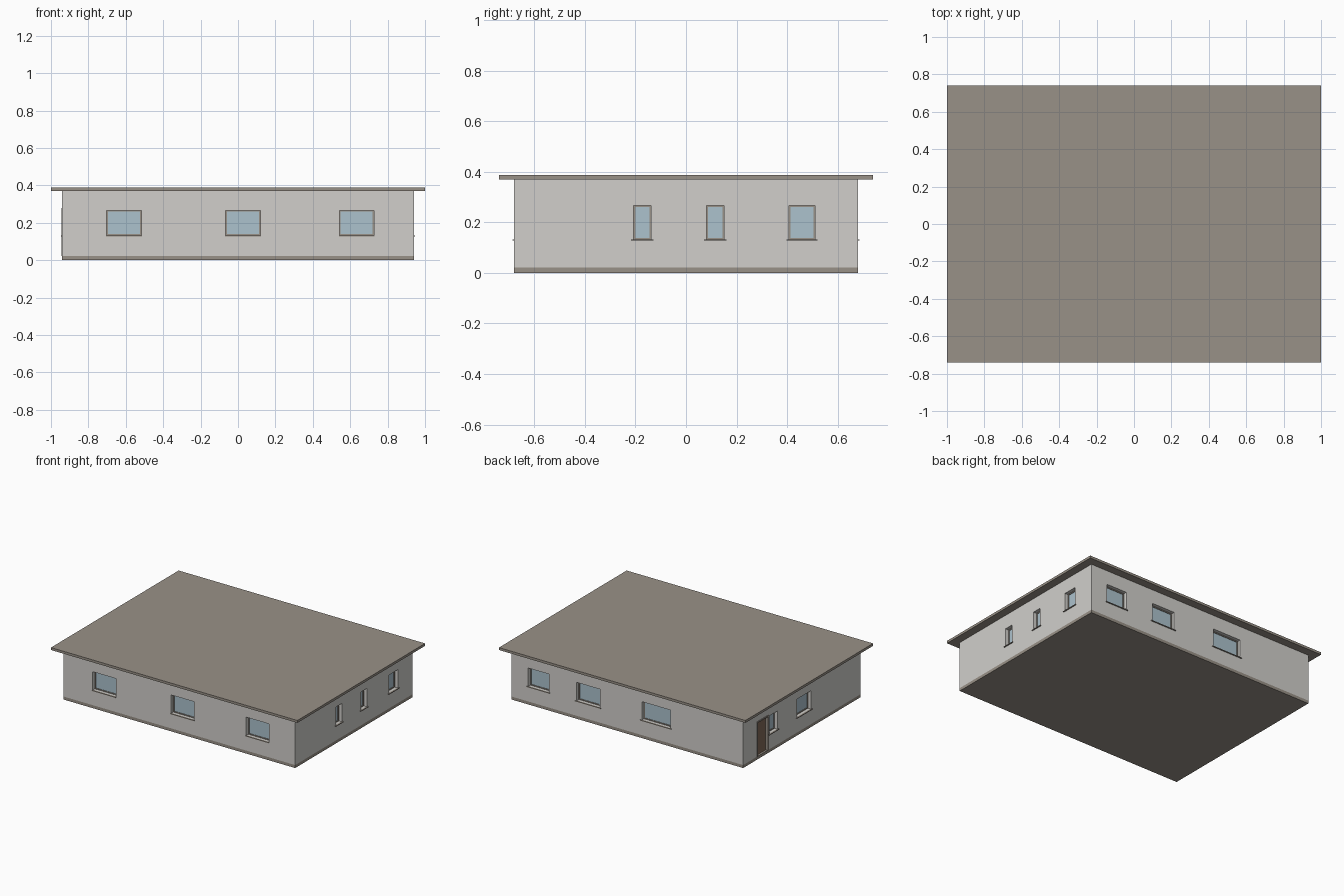
import bpy, bmesh

if "Cube" in bpy.data.objects:
    bpy.data.objects.remove(bpy.data.objects["Cube"])

HX, HY = 0.94, 0.68            # outer wall half sizes
BASE, EAVE, TOP = 0.022, 0.37, 0.388
Z0, Z1 = 0.132, 0.267          # window sill and head heights
WALL = 0.05


def material(name, r, g, b):
    lin = [((c / 255 + 0.055) / 1.055) ** 2.4 for c in (r, g, b)]
    m = bpy.data.materials.new(name)
    m.diffuse_color = (*lin, 1)
    m.use_nodes = True
    m.node_tree.nodes["Principled BSDF"].inputs["Base Color"].default_value = m.diffuse_color
    return m


plaster = material("plaster", 209, 207, 203)
taupe = material("taupe", 153, 145, 135)
glass_blue = material("glass_blue", 172, 194, 205)
door_brown = material("door_brown", 130, 106, 88)


def boxes(name, mat, extents):
    """One object made of boxes given as (x0, x1, y0, y1, z0, z1)."""
    bm = bmesh.new()
    for x0, x1, y0, y1, z0, z1 in extents:
        vs = bmesh.ops.create_cube(bm, size=1)["verts"]
        for v in vs:
            v.co.x = x1 if v.co.x > 0 else x0
            v.co.y = y1 if v.co.y > 0 else y0
            v.co.z = z1 if v.co.z > 0 else z0
    me = bpy.data.meshes.new(name)
    bm.to_mesh(me)
    bm.free()
    me.materials.append(mat)
    ob = bpy.data.objects.new(name, me)
    bpy.context.collection.objects.link(ob)
    return ob


def on_wall(side, u0, u1, d0, d1, z0, z1):
    """Box on a wall: u runs along the wall, d points outward from its face."""
    if side == "front":
        return (u0, u1, -HY - d1, -HY - d0, z0, z1)
    if side == "back":
        return (u0, u1, HY + d0, HY + d1, z0, z1)
    if side == "right":
        return (HX + d0, HX + d1, u0, u1, z0, z1)
    return (-HX - d1, -HX - d0, u0, u1, z0, z1)


windows = {
    "front": [(-0.703, -0.516), (-0.067, 0.12), (0.542, 0.727)],
    "right": [(-0.207, -0.138), (0.081, 0.151), (0.407, 0.511)],
    "back": [(0.637, 0.805), (0.222, 0.412), (-0.35, -0.117)],
    "left": [(0.28, 0.376), (-0.107, 0.055)],
}
DOOR = (0.388, 0.522, BASE, 0.278)

# Floor slab and flat roof
boxes("floor_slab", taupe, [(-HX, HX, -HY, HY, 0, BASE)])
boxes("roof", taupe, [(-1, 1, -0.74, 0.74, EAVE, TOP)])

# Wall shell with cut openings
walls = boxes("walls", plaster, [(-HX, HX, -HY, HY, BASE, EAVE)])
room = boxes("room_cutter", plaster,
             [(-HX + WALL, HX - WALL, -HY + WALL, HY - WALL, -0.1, 0.6)])
holes = [on_wall(s, a, b, -0.08, 0.05, Z0, Z1) for s in windows for a, b in windows[s]]
holes.append(on_wall("left", DOOR[0], DOOR[1], -0.08, 0.05, 0.0, DOOR[3]))
openings = boxes("opening_cutter", plaster, holes)
bpy.context.view_layer.objects.active = walls
for cutter in (room, openings):
    mod = walls.modifiers.new(cutter.name, "BOOLEAN")
    mod.operation = "DIFFERENCE"
    mod.solver = "EXACT"
    mod.object = cutter
    bpy.ops.object.modifier_apply(modifier=mod.name)
for cutter in (room, openings):
    bpy.data.objects.remove(cutter)


def frame(side, u0, u1, z0, z1, w, d0, d1, bottom=True):
    parts = [(u0, u0 + w, z0, z1), (u1 - w, u1, z0, z1), (u0 + w, u1 - w, z1 - w, z1)]
    if bottom:
        parts.append((u0 + w, u1 - w, z0, z0 + w))
    return [on_wall(side, a, b, d0, d1, c, d) for a, b, c, d in parts]


# Windows: recessed frame, pane and projecting sill
for side, spans in windows.items():
    for i, (a, b) in enumerate(spans, 1):
        tag = f"{side}_window_{i}"
        ext = 0.002 if side == "front" else 0.01
        boxes(tag + "_frame", taupe, frame(side, a, b, Z0, Z1, 0.007, -0.04, -0.025))
        boxes(tag + "_glass", glass_blue,
              [on_wall(side, a + 0.003, b - 0.003, -0.035, -0.029, Z0 + 0.003, Z1 - 0.003)])
        boxes(tag + "_sill", taupe,
              [on_wall(side, a - ext, b + ext, -0.005, 0.007, Z0 - 0.004, Z0 + 0.001)])

# Entrance door
a, b, z0, z1 = DOOR
boxes("door_frame", taupe, frame("left", a, b, z0, z1, 0.01, -0.04, 0.004, bottom=False))
boxes("door_leaf", door_brown, [on_wall("left", a + 0.01, b - 0.01, -0.03, -0.015, z0, z1 - 0.01)])
